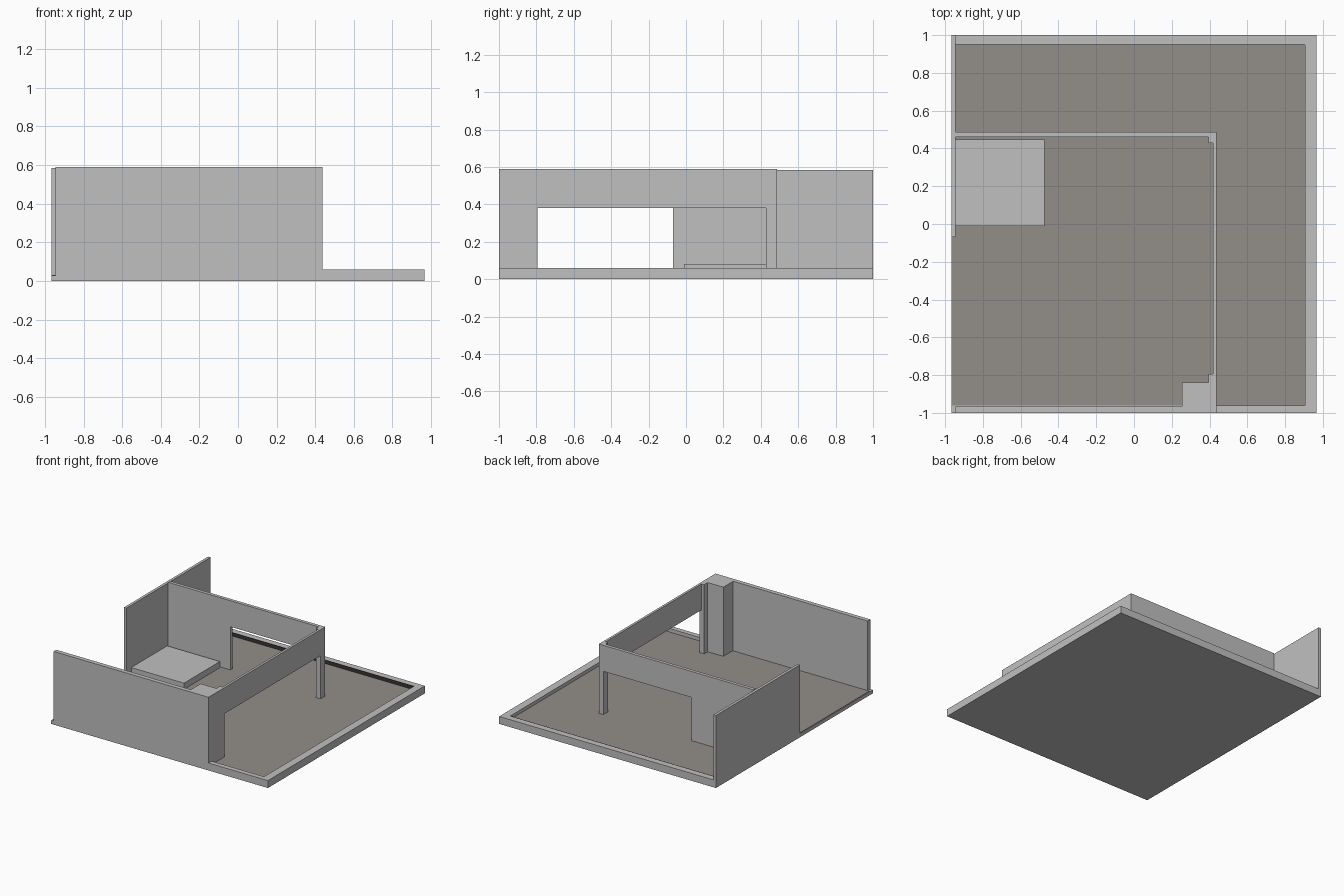
import bpy

if "Cube" in bpy.data.objects:
    bpy.data.objects.remove(bpy.data.objects["Cube"])


def material(name, rgb):
    m = bpy.data.materials.new(name)
    m.diffuse_color = (*rgb, 1)
    m.use_nodes = True
    m.node_tree.nodes["Principled BSDF"].inputs["Base Color"].default_value = m.diffuse_color
    return m


grey = material("plaster_grey", (0.53, 0.53, 0.53))
brown = material("floor_brown_grey", (0.29, 0.27, 0.245))
dark = material("floor_edge_dark", (0.04, 0.035, 0.03))


def box(name, x, y, z, mat=grey):
    """Box from (min, max) ranges on each axis."""
    verts = [(a, b, c) for c in z for b in y for a in x]
    faces = [(0, 2, 3, 1), (4, 5, 7, 6), (0, 1, 5, 4),
             (1, 3, 7, 5), (3, 2, 6, 7), (2, 0, 4, 6)]
    me = bpy.data.meshes.new(name)
    me.from_pydata(verts, [], faces)
    me.materials.append(mat)
    ob = bpy.data.objects.new(name, me)
    bpy.context.collection.objects.link(ob)
    return ob


L, R, F, B = -0.967, 0.967, -1.0, 1.0   # outer limits
LI = -0.945                              # inside of left wall
T, LOW, FL = 0.59, 0.38, 0.032           # wall top, opening top, floor level

# base slab with thin floor finish
box("base_slab", (L, R), (F, B), (0, 0.028))
box("floor_finish", (L + 0.004, 0.905), (-0.96, 0.95), (0.027, FL), brown)

# raised kerb around the outside
box("right_kerb", (0.905, R), (F, B), (0.028, 0.06))
box("back_kerb", (L, 0.905), (0.95, B), (0.028, 0.06))
box("front_kerb", (0.435, 0.905), (F, -0.96), (0.028, 0.06))
box("back_kerb_lining", (LI, 0.905), (0.947, 0.95), (FL, 0.0605), dark)

# front and left walls
box("front_wall", (LI, 0.435), (F, -0.965), (0.0, T))
box("left_wall", (L, LI), (-0.07, B), (0.0, T - 0.005))

# back wall of the room, with wide opening
box("back_wall", (LI, -0.39), (0.46, 0.487), (0.028, T))
box("back_lintel", (-0.39, 0.40), (0.46, 0.487), (LOW, T))

# right side: corner posts, pillar and lintel
box("back_corner_post", (0.395, 0.437), (0.428, 0.487), (0.028, T))
box("front_corner_post", (0.395, 0.437), (-0.999, -0.795), (0.028, T))
box("corner_pillar", (0.255, 0.40), (-0.97, -0.84), (0.028, T))
box("right_lintel", (0.418, 0.437), (-0.795, 0.428), (LOW, T))

# raised platform in the corner
box("platform", (LI, -0.475), (-0.01, 0.448), (0.028, 0.082))
